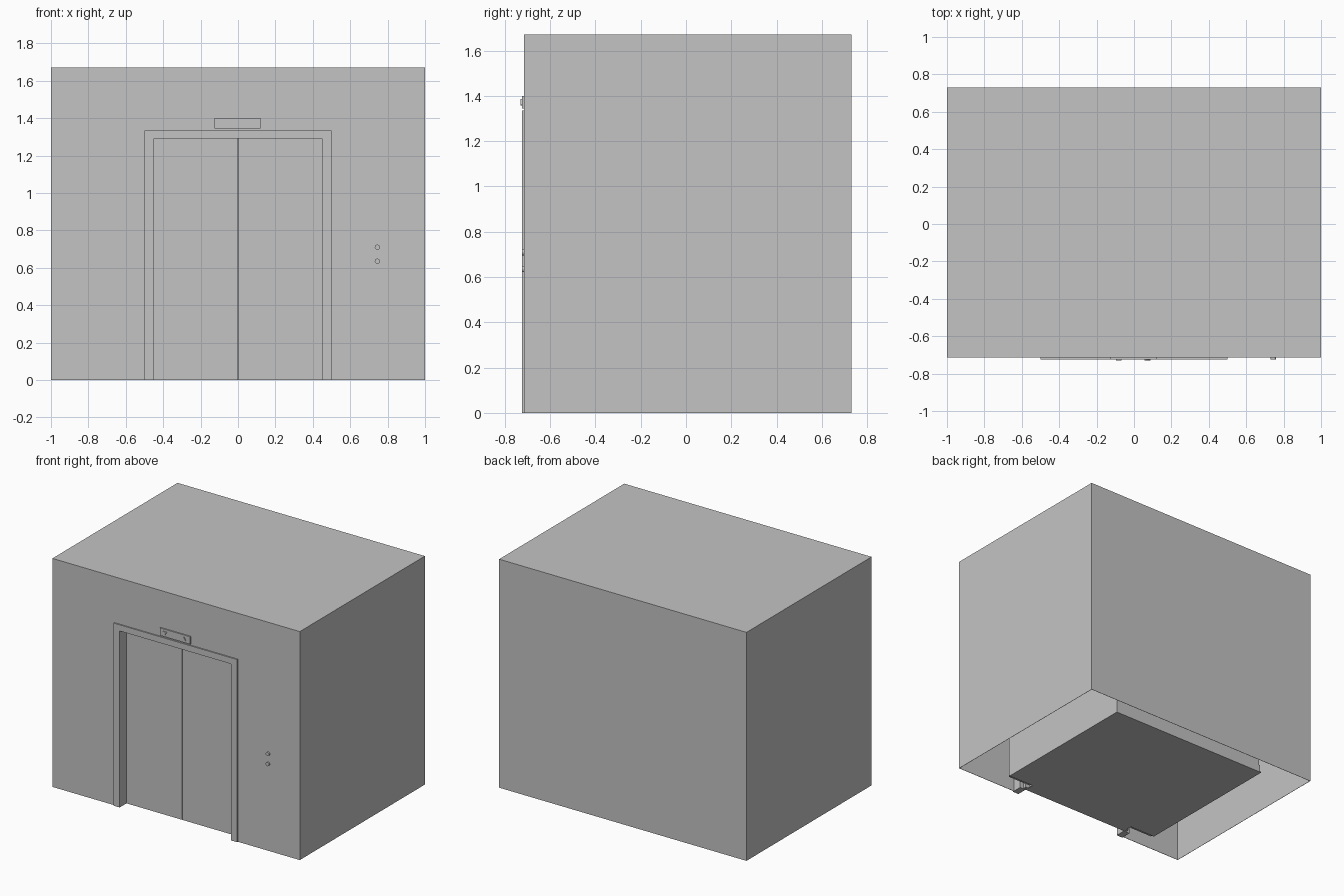
import bpy, bmesh, math

cube = bpy.data.objects.get("Cube")
if cube:
    bpy.data.objects.remove(cube, do_unlink=True)

# One flat grey for the whole model
grey = bpy.data.materials.new("light_grey")
grey.use_nodes = True
colour = (0.55, 0.55, 0.55, 1)
grey.diffuse_color = colour
grey.node_tree.nodes["Principled BSDF"].inputs["Base Color"].default_value = colour


def finish(name, bm, fix_normals=True):
    if fix_normals:
        bmesh.ops.recalc_face_normals(bm, faces=bm.faces[:])
    mesh = bpy.data.meshes.new(name)
    bm.to_mesh(mesh)
    bm.free()
    mesh.materials.append(grey)
    obj = bpy.data.objects.new(name, mesh)
    bpy.context.collection.objects.link(obj)
    return obj


def prism(name, outline, y0, y1):
    """Extrude an outline in the xz plane from y0 back to y1."""
    bm = bmesh.new()
    face = bm.faces.new([bm.verts.new((x, y0, z)) for x, z in outline])
    moved = bmesh.ops.extrude_face_region(bm, geom=[face])["geom"]
    verts = [g for g in moved if isinstance(g, bmesh.types.BMVert)]
    bmesh.ops.translate(bm, verts=verts, vec=(0, y1 - y0, 0))
    return finish(name, bm)


def box(name, x0, x1, y0, y1, z0, z1):
    return prism(name, [(x0, z0), (x1, z0), (x1, z1), (x0, z1)], y0, y1)


def arch(half_out, top_out, half_in, top_in):
    """Outline of a doorway: outer rectangle with an opening at the bottom."""
    left = [(-half_in, 0), (-half_out, 0), (-half_out, top_out)]
    right = [(half_out, top_out), (half_out, 0), (half_in, 0)]
    return left + right + [(half_in, top_in), (-half_in, top_in)]


front, back, height = -0.715, 0.73, 1.67
open_half, open_top = 0.45, 1.29

# Outer shaft: thin front wall with doorway, sides, back and roof, open below
bm = bmesh.new()
bm.faces.new([bm.verts.new((x, front, z))
              for x, z in arch(1, height, open_half, open_top)])
rim = [(-1, 0), (-1, height), (1, height), (1, 0)]
near = [bm.verts.new((x, front, z)) for x, z in rim]
far = [bm.verts.new((x, back, z)) for x, z in rim]
for i in range(3):
    bm.faces.new((near[i], near[i + 1], far[i + 1], far[i]))
bm.faces.new(far)
bmesh.ops.remove_doubles(bm, verts=bm.verts[:], dist=0.0001)
shaft = finish("shaft_walls", bm)
skin = shaft.modifiers.new("wall_thickness", "SOLIDIFY")
skin.thickness = 0.003
skin.offset = -1

# Door surround and sliding doors
prism("door_frame", arch(0.5, 1.335, open_half, open_top), -0.724, -0.645)
for side, s in (("left", 1), ("right", -1)):
    a, b = sorted((s * 0.003, s * 0.47))
    box(side + "_door", a, b, -0.645, -0.62, 0.004, 1.31)
box("door_sill", -open_half, open_half, -0.645, -0.57, 0, 0.004)

# Cabin inside the shaft
box("cabin_floor", -0.66, 0.66, -0.57, 0.6, 0, 0.006)
box("cabin_ceiling", -0.65, 0.65, -0.57, 0.59, 1.38, 1.4)
box("cabin_back_wall", -0.65, 0.65, 0.57, 0.59, 0.006, 1.38)
box("back_skirting", -0.655, 0.655, 0.59, 0.595, 0.006, 0.06)
for side, s in (("left", 1), ("right", -1)):
    a, b = sorted((s * 0.63, s * 0.65))
    box(side + "_cabin_wall", a, b, -0.57, 0.57, 0.006, 1.38)
    a, b = sorted((s * 0.65, s * 0.655))
    box(side + "_skirting", a, b, -0.57, 0.595, 0.006, 0.06)
    a, b = sorted((s * 0.46, s * 0.65))
    box(side + "_cabin_return", a, b, -0.59, -0.57, 0.006, 1.38)

# Floor indicator above the doors with up and down arrows
box("indicator_panel", -0.125, 0.12, -0.724, front, 1.345, 1.4)
for name, x, s in (("down_arrow", -0.082, -1), ("up_arrow", 0.072, 1)):
    z = 1.372
    prism(name, [(x - 0.015, z - s * 0.012), (x + 0.015, z - s * 0.012),
                 (x, z + s * 0.014)], -0.73, -0.724)

# Call buttons beside the doors
for name, z in (("upper_call_button", 0.71), ("lower_call_button", 0.635)):
    ring = [(0.745 + 0.014 * math.cos(math.tau * i / 16),
             z + 0.014 * math.sin(math.tau * i / 16)) for i in range(16)]
    prism(name, ring, -0.725, front)
